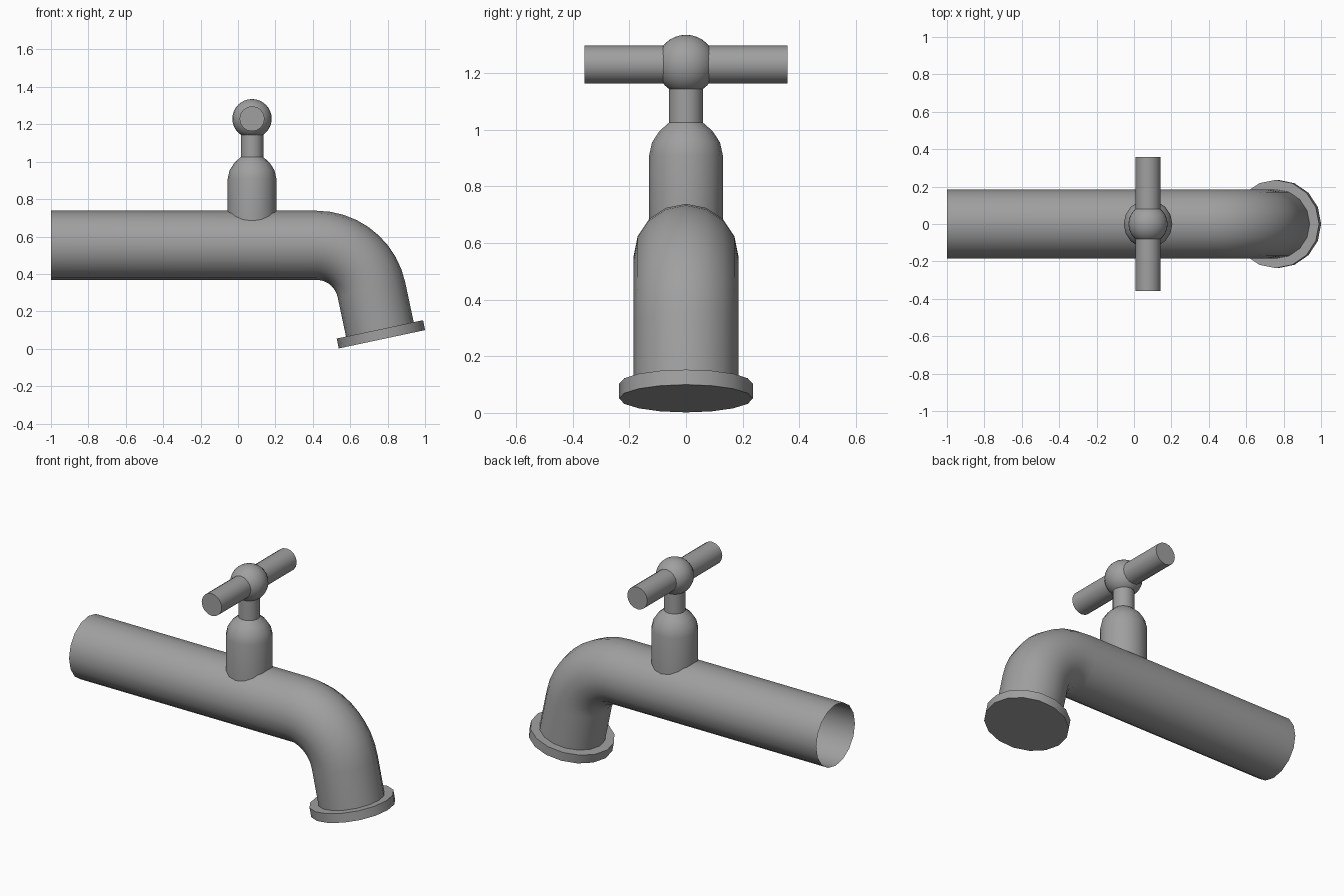
import bpy, bmesh, math
from mathutils import Vector

if "Cube" in bpy.data.objects:
    bpy.data.objects.remove(bpy.data.objects["Cube"])

metal = bpy.data.materials.new("grey_metal")
metal.use_nodes = True
GREY = (0.35, 0.35, 0.35, 1)
metal.diffuse_color = GREY
metal.node_tree.nodes["Principled BSDF"].inputs["Base Color"].default_value = GREY

SIDES = 16


def finish(name, bm):
    """Turn a bmesh into a smooth-shaded, coloured object."""
    mesh = bpy.data.meshes.new(name)
    bmesh.ops.recalc_face_normals(bm, faces=bm.faces)
    bm.to_mesh(mesh)
    bm.free()
    mesh.materials.append(metal)
    obj = bpy.data.objects.new(name, mesh)
    bpy.context.collection.objects.link(obj)
    bpy.ops.object.select_all(action='DESELECT')
    obj.select_set(True)
    bpy.context.view_layer.objects.active = obj
    bpy.ops.object.shade_smooth_by_angle(angle=math.radians(32))
    return obj


def loft(name, rings, cap_start=False, cap_end=False):
    """Skin round rings given as (centre, axis, radius)."""
    bm = bmesh.new()
    loops = []
    for centre, axis, radius in rings:
        axis = Vector(axis).normalized()
        u = Vector((0, 1, 0)) if abs(axis.y) < 0.9 else Vector((1, 0, 0))
        v = axis.cross(u)
        angles = [math.tau * i / SIDES for i in range(SIDES)]
        loops.append([bm.verts.new(Vector(centre) + radius * (math.cos(a) * u + math.sin(a) * v))
                      for a in angles])
    for a, b in zip(loops, loops[1:]):
        for i in range(SIDES):
            j = (i + 1) % SIDES
            bm.faces.new((a[i], a[j], b[j], b[i]))
    if cap_start:
        bm.faces.new(loops[0])
    if cap_end:
        bm.faces.new(loops[-1])
    return finish(name, bm)


# Spout pipe: straight run, bend, short straight drop; open at the wall end
PIPE_R, PIPE_Z, BEND_X, BEND_R = 0.185, 0.553, 0.42, 0.30
TURN, STEPS = math.radians(78), 9
rings = [((-1, 0, PIPE_Z), (1, 0, 0), PIPE_R)]
for k in range(STEPS + 1):
    t = TURN * k / STEPS
    centre = Vector((BEND_X + BEND_R * math.sin(t), 0, PIPE_Z - BEND_R * (1 - math.cos(t))))
    axis = Vector((math.cos(t), 0, -math.sin(t)))
    rings.append((centre, axis, PIPE_R))
lip_top = centre + axis * 0.2165
rings.append((lip_top + axis * 0.01, axis, PIPE_R))
loft("spout_pipe", rings)

# Outlet flange
loft("outlet_flange", [(lip_top, axis, 0.236), (lip_top + axis * 0.054, axis, 0.236)], True, True)

# Valve body with domed shoulder, and the stem above it
VALVE_X = 0.075
UP = (0, 0, 1)
body = [(0.13, 0.68), (0.13, 0.91), (0.12, 0.955), (0.094, 0.995), (0.06, 1.025)]
loft("valve_body", [((VALVE_X, 0, z), UP, r) for r, z in body], cap_end=True)
loft("valve_stem", [((VALVE_X, 0, z), UP, 0.06) for z in (1.02, 1.17)])

# Handle hub and cross bar
HUB_Z = 1.23
bm = bmesh.new()
bmesh.ops.create_uvsphere(bm, u_segments=24, v_segments=16, radius=0.105)
bmesh.ops.translate(bm, vec=(VALVE_X, 0, HUB_Z), verts=bm.verts)
finish("handle_hub", bm)
loft("handle_bar", [((VALVE_X, y, HUB_Z), (0, 1, 0), 0.067) for y in (-0.358, 0.358)], True, True)
